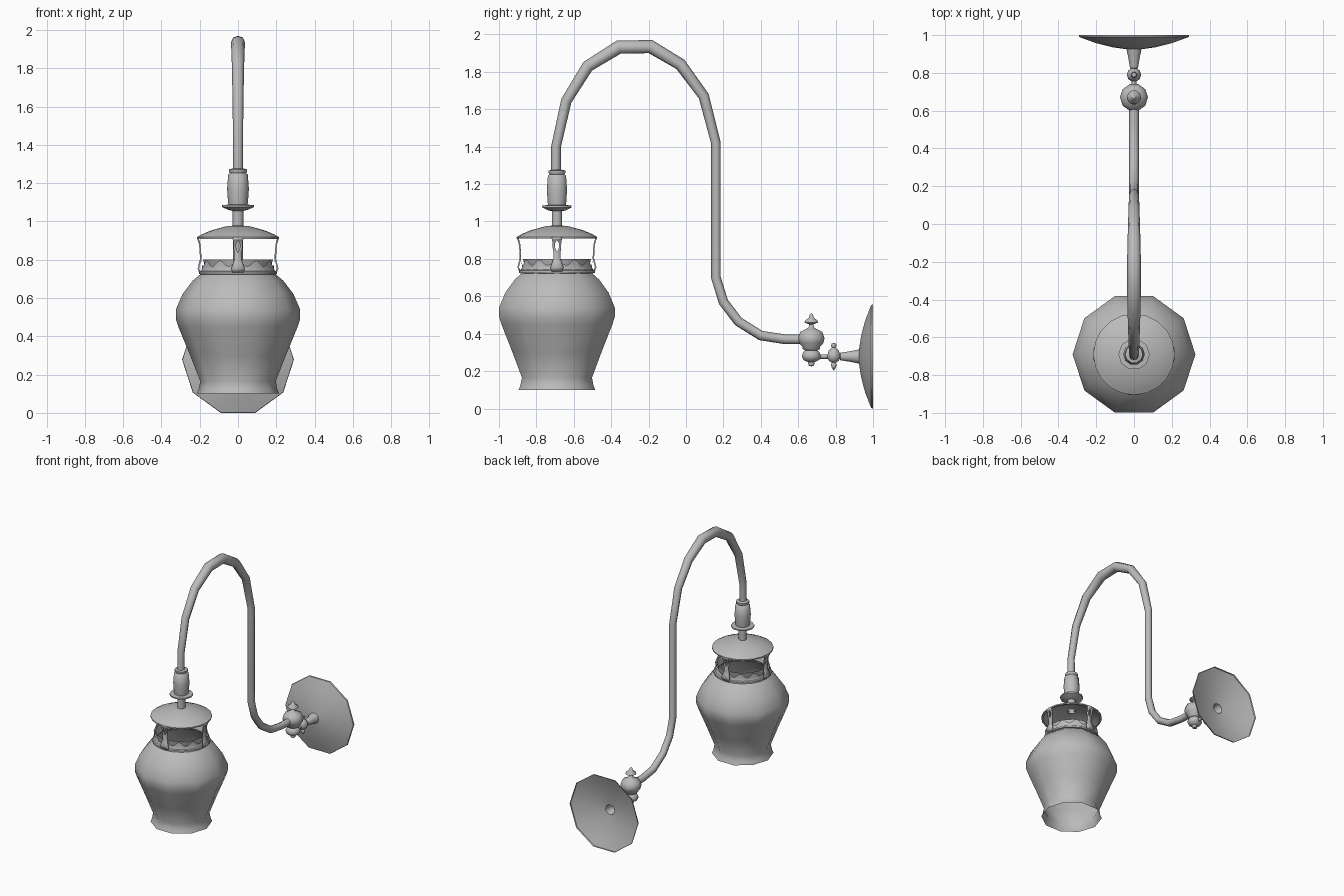
import bpy, bmesh
from math import cos, sin, pi, radians

if "Cube" in bpy.data.objects:
    bpy.data.objects.remove(bpy.data.objects["Cube"], do_unlink=True)

grey = bpy.data.materials.new("plain grey")
grey.use_nodes = True
grey.diffuse_color = (0.5, 0.5, 0.5, 1)
grey.node_tree.nodes["Principled BSDF"].inputs["Base Color"].default_value = (0.5, 0.5, 0.5, 1)

LAMP_Y = -0.69    # axis of the hanging lamp
PLATE_Z = 0.278   # axis of the wall plate


def finish(name, bm, location):
    bmesh.ops.remove_doubles(bm, verts=bm.verts, dist=0.0001)
    bmesh.ops.recalc_face_normals(bm, faces=bm.faces)
    mesh = bpy.data.meshes.new(name)
    bm.to_mesh(mesh)
    bm.free()
    mesh.shade_smooth()
    mesh.set_sharp_from_angle(angle=radians(50))
    mesh.materials.append(grey)
    obj = bpy.data.objects.new(name, mesh)
    obj.location = location
    bpy.context.collection.objects.link(obj)
    return obj


def lathe(name, profile, location, sides=10, axis="Z"):
    """Turn (radius, height) points around the given axis."""
    bm = bmesh.new()
    rings = []
    for r, h in profile:
        ring = []
        for i in range(sides):
            a = 2 * pi * i / sides
            u, v = r * cos(a), r * sin(a)
            ring.append(bm.verts.new((u, v, h) if axis == "Z" else (u, h, v)))
        rings.append(ring)
    for low, high in zip(rings, rings[1:]):
        for i in range(sides):
            j = (i + 1) % sides
            bm.faces.new((low[i], low[j], high[j], high[i]))
    return finish(name, bm, location)


lamp = (0, LAMP_Y, 0)

# Lamp shade, open at both ends, with its neck
lathe("shade", [(0.215, 0.10), (0.205, 0.125), (0.197, 0.165), (0.25, 0.30), (0.312, 0.45),
                (0.325, 0.49), (0.325, 0.54), (0.29, 0.62), (0.237, 0.69), (0.195, 0.725)], lamp)
lathe("shade_neck", [(0.19, 0.727), (0.168, 0.745), (0.182, 0.80)], lamp, 20)

# Gallery: lower rim and scalloped wall
lathe("gallery_rim", [(0.19, 0.722), (0.203, 0.725), (0.203, 0.737), (0.195, 0.742)], lamp, 20)
bm = bmesh.new()
n = 72
rows = [[], [], []]
for i in range(n):
    a = 2 * pi * i / n
    top = 0.765 + 0.032 * cos(6 * a) ** 2
    for row, r, z in zip(rows, (0.195, 0.187, 0.19), (0.738, 0.755, top)):
        row.append(bm.verts.new((r * cos(a), r * sin(a), z)))
for low, high in zip(rows, rows[1:]):
    for i in range(n):
        j = (i + 1) % n
        bm.faces.new((low[i], low[j], high[j], high[i]))
finish("gallery_wall", bm, lamp)

# Four pierced posts: radius, height, half width, half width of the opening
post = [(0.195, 0.735, 0.03, 0), (0.203, 0.755, 0.035, 0), (0.197, 0.78, 0.025, 0),
        (0.191, 0.80, 0.019, 0), (0.192, 0.835, 0.019, 0), (0.194, 0.86, 0.023, 0.01),
        (0.197, 0.885, 0.023, 0.01), (0.203, 0.905, 0.026, 0), (0.207, 0.915, 0.03, 0)]
for k, side in enumerate(("left", "back", "right", "front")):
    bm = bmesh.new()
    rows = [[bm.verts.new((r, w, z)) for w in (-out, -hole, hole, out)]
            for r, z, out, hole in post]
    for low, high, p, q in zip(rows, rows[1:], post, post[1:]):
        for c in (0, 1, 2):
            if c == 1 and p[3] + q[3] == 0:
                continue
            if c == 1 and p[3] + q[3] > 0:
                continue
            bm.faces.new((low[c], low[c + 1], high[c + 1], high[c]))
    obj = finish("gallery_post_" + side, bm, lamp)
    obj.rotation_euler.z = k * pi / 2
    thick = obj.modifiers.new("thickness", "SOLIDIFY")
    thick.thickness = 0.008

# Lid, stem and socket above the shade
lathe("lid", [(0.20, 0.908), (0.215, 0.909), (0.215, 0.918), (0.203, 0.924), (0.19, 0.932),
              (0.14, 0.953), (0.06, 0.975), (0.025, 0.978)], lamp, 20)
lathe("stem", [(0.028, 0.965), (0.028, 1.06)], lamp)
lathe("socket", [(0.028, 1.055), (0.05, 1.06), (0.083, 1.075), (0.083, 1.085), (0.05, 1.088),
                 (0.052, 1.10), (0.057, 1.17), (0.051, 1.245), (0.042, 1.252), (0.047, 1.26),
                 (0.047, 1.272), (0.025, 1.277)], lamp)

# Swan-neck tube: y, z, thickness factor
path = [(-0.695, 1.26, 1), (-0.695, 1.4, 1), (-0.64, 1.645, 1.1), (-0.525, 1.83, 1.25),
        (-0.36, 1.932, 1.4), (-0.19, 1.935, 1.4), (-0.03, 1.84, 1.25), (0.095, 1.67, 1.1),
        (0.16, 1.42, 1), (0.16, 0.70, 1), (0.2, 0.57, 1), (0.28, 0.465, 1), (0.40, 0.39, 1),
        (0.53, 0.37, 1), (0.66, 0.37, 1)]
curve = bpy.data.curves.new("neck_tube", "CURVE")
curve.dimensions = "3D"
curve.bevel_depth = 0.026
curve.bevel_resolution = 2
curve.use_fill_caps = True
spline = curve.splines.new("POLY")
spline.points.add(len(path) - 1)
for point, (y, z, width) in zip(spline.points, path):
    point.co = (0, y, z, 1)
    point.radius = width
    spline.use_smooth = True
curve.materials.append(grey)
bpy.context.collection.objects.link(bpy.data.objects.new("neck_tube", curve))

# Turned swivel joint with its finial
lathe("swivel_joint", [(0, 0.225), (0.016, 0.23), (0.018, 0.248), (0.045, 0.26), (0.054, 0.28),
                       (0.045, 0.302), (0.034, 0.31), (0.048, 0.318), (0.05, 0.33),
                       (0.068, 0.35), (0.074, 0.375), (0.062, 0.41), (0.03, 0.425),
                       (0.014, 0.435), (0.012, 0.45), (0.038, 0.46), (0.036, 0.47),
                       (0.014, 0.485), (0.01, 0.502), (0, 0.51)], (0, 0.67, 0))

# Small ball joint and the rod that links it
lathe("ball_joint", [(0, 0.203), (0.012, 0.22), (0.016, 0.235), (0.01, 0.245), (0.028, 0.255),
                     (0.038, 0.28), (0.028, 0.31), (0.01, 0.325), (0.016, 0.335),
                     (0.012, 0.347), (0, 0.35)], (0, 0.79, 0))
lathe("link_rod", [(0.012, 0.69), (0.012, 0.83)], (0, 0, PLATE_Z), 8, "Y")

# Wall plate: a shallow dish open at the back, and its tapered arm
lathe("wall_plate", [(0.292, 1.0), (0.29, 0.99), (0.20, 0.957), (0.11, 0.935), (0.038, 0.925)],
      (0, 0, PLATE_Z), 10, "Y")
lathe("plate_arm", [(0.04, 0.926), (0.03, 0.88), (0.021, 0.825), (0, 0.822)],
      (0, 0, PLATE_Z), 10, "Y")
